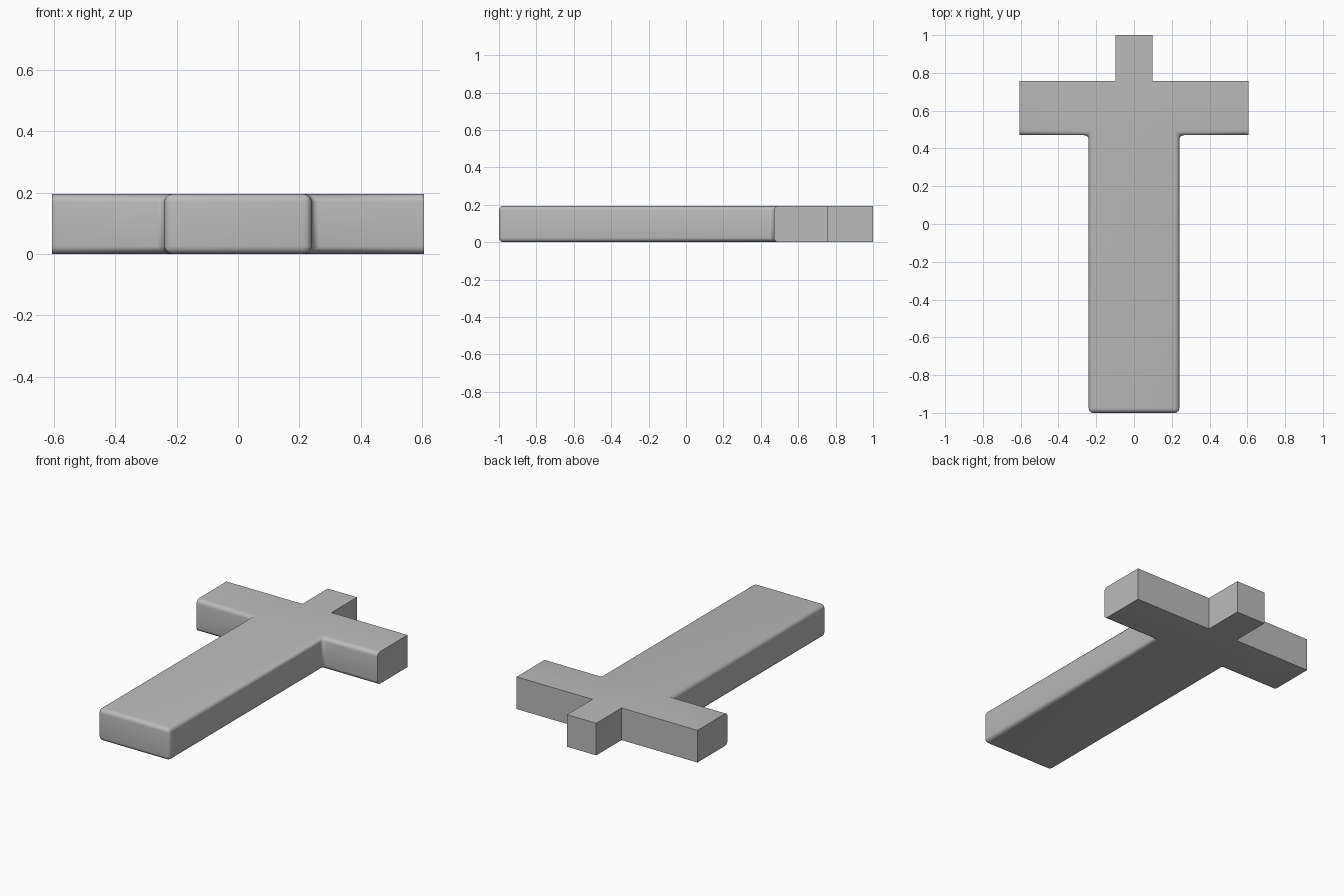
import bpy
import bmesh

default = bpy.data.objects.get("Cube")
if default:
    bpy.data.objects.remove(default, do_unlink=True)

SHAFT, FRONT, HEIGHT, RADIUS = 0.24, 0.47, 0.195, 0.025

# Plain grey material
grey = bpy.data.materials.new("plain_grey")
grey.use_nodes = True
colour = (0.5, 0.5, 0.5, 1)
grey.diffuse_color = colour
grey.node_tree.nodes["Principled BSDF"].inputs["Base Color"].default_value = colour

# Half outline from the shaft tip to the rear tab, mirrored across x
half = [(SHAFT, -1), (SHAFT, FRONT), (0.607, FRONT),
        (0.607, 0.757), (0.098, 0.757), (0.098, 1)]
outline = half + [(-x, y) for x, y in reversed(half)]

# Extruded cross-shaped body
bm = bmesh.new()
base = bm.faces.new([bm.verts.new((x, y, 0)) for x, y in outline])
extruded = bmesh.ops.extrude_face_region(bm, geom=[base])
top = [v for v in extruded["geom"] if isinstance(v, bmesh.types.BMVert)]
bmesh.ops.translate(bm, verts=top, vec=(0, 0, HEIGHT))
bmesh.ops.recalc_face_normals(bm, faces=bm.faces)


# Round the shaft and the front of the arms; leave arm ends and rear sharp
def is_rounded(edge):
    a, b = (v.co for v in edge.verts)
    if abs(a.z - b.z) > 0.1:
        return abs(abs(a.x) - SHAFT) < 0.001
    return max(a.y, b.y) < FRONT + 0.001


bmesh.ops.bevel(bm, geom=[e for e in bm.edges if is_rounded(e)],
                offset=RADIUS, offset_type='OFFSET', segments=5,
                profile=0.5, affect='EDGES', clamp_overlap=True)
bmesh.ops.recalc_face_normals(bm, faces=bm.faces)

mesh = bpy.data.meshes.new("cross_body")
bm.to_mesh(mesh)
bm.free()
mesh.materials.append(grey)
body = bpy.data.objects.new("cross_body", mesh)
bpy.context.collection.objects.link(body)

# Smooth rounded edges, sharp corners elsewhere
bpy.context.view_layer.objects.active = body
body.select_set(True)
bpy.ops.object.shade_smooth_by_angle(angle=0.6)
